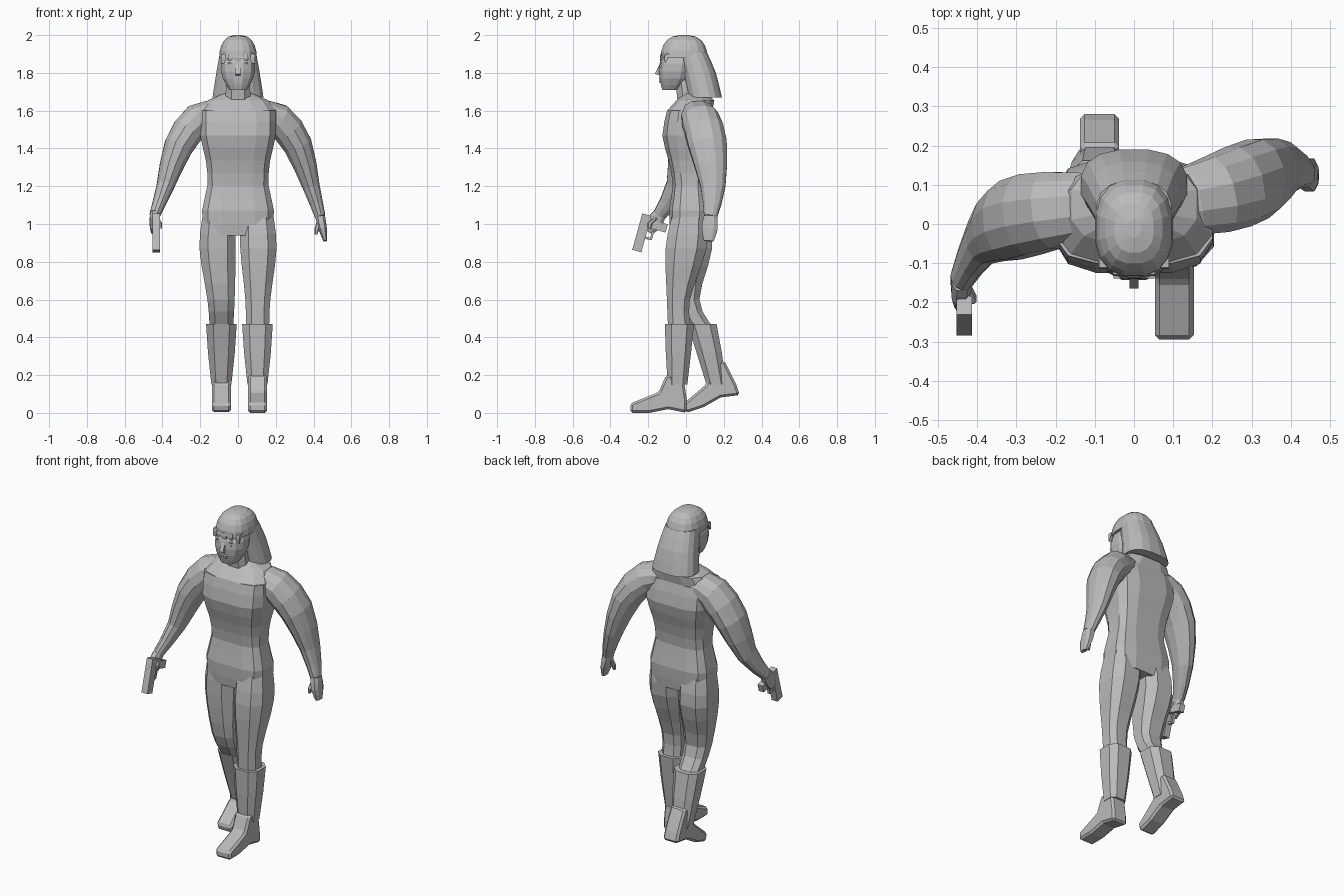
import bpy, bmesh, math
from mathutils import Vector, Matrix

default_cube = bpy.data.objects.get("Cube")
if default_cube:
    bpy.data.objects.remove(default_cube, do_unlink=True)

COLOUR = (.5, .5, .5, 1)
grey = bpy.data.materials.new("plain_grey")
grey.use_nodes = True
grey.diffuse_color = COLOUR
grey.node_tree.nodes["Principled BSDF"].inputs["Base Color"].default_value = COLOUR


def finish(name, bm):
    bmesh.ops.recalc_face_normals(bm, faces=bm.faces)
    mesh = bpy.data.meshes.new(name)
    bm.to_mesh(mesh)
    bm.free()
    mesh.materials.append(grey)
    obj = bpy.data.objects.new(name, mesh)
    bpy.context.collection.objects.link(obj)
    return obj


def smooth_between(values, steps):
    """Resample numbers or vectors along a curve that passes through each one."""
    result = []
    last = len(values) - 1
    for i in range(last):
        here, there = values[i], values[i + 1]
        slope_here = (there - values[max(i - 1, 0)]) / 2
        slope_there = (values[min(i + 2, last)] - here) / 2
        for step in range(steps):
            t = step / steps
            ease = t * t * (3 - 2 * t)
            result.append(here * (1 - ease) + there * ease
                          + slope_here * t * (1 - t) ** 2 - slope_there * t * t * (1 - t))
    return result + [values[last]]


def loft(name, centres, wide, deep, sides=8, power=2.8, steps=1, across=False):
    """Skin rounded-box rings of half sizes wide and deep; across turns them to the path."""
    bm = bmesh.new()
    path = smooth_between([Vector(c) for c in centres], steps)
    wide, deep = smooth_between(wide, steps), smooth_between(deep, steps)
    corner = math.pi / sides
    reach = math.cos(corner) ** (2 / power)

    def rounded(value):
        return math.copysign(abs(value) ** (2 / power), value) / reach

    loops = []
    for i, centre in enumerate(path):
        side_axis, depth_axis = Vector((1, 0, 0)), Vector((0, 1, 0))
        if across:
            along = path[min(i + 1, len(path) - 1)] - path[max(i - 1, 0)]
            side_axis = depth_axis.cross(along).normalized()
            depth_axis = along.cross(side_axis).normalized()
        angles = [corner * (2 * k + 1) for k in range(sides)]
        loops.append([bm.verts.new(centre + side_axis * wide[i] * rounded(math.cos(a))
                                   + depth_axis * deep[i] * rounded(math.sin(a))) for a in angles])
    for lower, upper in zip(loops, loops[1:]):
        for k in range(sides):
            bm.faces.new((lower[k - 1], lower[k], upper[k], upper[k - 1]))
    bm.faces.new(loops[0])
    bm.faces.new(loops[-1])
    return finish(name, bm)


def block(name, centre, size, tilt=0):
    bm = bmesh.new()
    bmesh.ops.create_cube(bm, size=1, matrix=Matrix.Translation(centre)
                          @ Matrix.Rotation(tilt, 4, "X") @ Matrix.Diagonal((*size, 1)))
    return finish(name, bm)


def slab(name, profile, half_width, place, pitch=0):
    """Extrude a side profile of (y, z) points, pitch it and put it in place."""
    bm = bmesh.new()
    face = bm.faces.new([bm.verts.new((-half_width, y, z)) for y, z in profile])
    grown = bmesh.ops.extrude_face_region(bm, geom=[face])["geom"]
    far_side = [g for g in grown if isinstance(g, bmesh.types.BMVert)]
    bmesh.ops.translate(bm, vec=(2 * half_width, 0, 0), verts=far_side)
    bm.transform(Matrix.Translation(place) @ Matrix.Rotation(pitch, 4, "X"))
    return finish(name, bm)


# Torso: evenly spaced sections from crotch to collar, then sloping shoulders
CROTCH, COLLAR = .94, 1.6
torso_wide = [.18, .19, .162, .17, .2, .2]
torso_deep = [.1, .11, .09, .112, .145, .12]
rise = (COLLAR - CROTCH) / (len(torso_wide) - 1)
loft("torso", [(0, .02, CROTCH + rise * i) for i in range(len(torso_wide))],
     torso_wide, torso_deep, sides=12, power=3.6, steps=2)
loft("shoulders", [(0, .02, COLLAR), (0, .05, 1.655), (0, .05, 1.69)],
     [.2, .16, .08], [.12, .1, .06], sides=12)
loft("neck", [(0, .03, COLLAR), (0, 0, 1.8)], [.07, .06], [.07, .06])

# Head with raised features on the face
loft("head", [(0, -.08, 1.71), (0, -.06, 1.77), (0, -.05, 1.85), (0, -.03, 1.95)],
     [.045, .08, .09, .06], [.045, .08, .09, .07], sides=12, power=2.4, steps=2)
FACE = -.135
slab("nose", [(0, .07), (-.03, .01), (0, 0)], .012, (0, FACE, 1.785))
for name, height, width in (("upper_lip", 1.77, .05), ("lower_lip", 1.755, .04)):
    block(name, (0, FACE, height), (width, .015, .01))
block("chin", (0, -.12, 1.73), (.04, .015, .03), .2)
for side, label in ((1, "left"), (-1, "right")):
    block(label + "_brow", (side * .035, FACE + .003, 1.85), (.034, .012, .008), .2)
    block(label + "_eye", (side * .035, FACE + .005, 1.83), (.025, .01, .008))

# Hair: a rounded cap over the brow and a flaring fall down the back
BROW, CROWN = 1.88, 2
climb = [math.radians(a) for a in range(0, 90, 17)]
swell = [math.cos(a) ** .7 for a in climb]
loft("hair_cap", [(0, -.01, BROW + (CROWN - BROW) * math.sin(a) / math.sin(climb[-1])) for a in climb],
     [.1 * s for s in swell], [.125 * s for s in swell], sides=16, power=2.5)
loft("hair_fall", [(0, .1, 1.67), (0, .07, 1.8), (0, .03, 1.91)],
     [.135, .115, .095], [.09, .088, .08], sides=16, power=2.5, steps=2)
for i in range(-2, 3):
    drop = .03 if i % 2 == 0 else .015
    slab("fringe_lock", [(0, .02), (-.004, 0), (0, -drop), (.03, .02)], .017,
         (i * .036, FACE + .006 * i * i, BROW))


# Arms and hands, sharing one set of thicknesses
def arm(label, side, shoulder, biceps, elbow, wrist, fingertip):
    root = (side * .1, .05, 1.59)
    loft(label + "_arm", [root, shoulder, biceps, elbow, wrist],
         [.06, .085, .077, .046, .028], [.08, .098, .102, .066, .035],
         sides=12, power=2.2, steps=2, across=True)
    wrist, fingertip = Vector(wrist), Vector(fingertip)
    palm = wrist.lerp(fingertip, .5)
    loft(label + "_hand", [wrist, palm, fingertip], [.026, .022, .01], [.035, .042, .025],
         steps=2, across=True)
    inward = Vector((-side * .03, -.02, 0))
    loft(label + "_thumb", [wrist, palm + inward, palm + inward * 1.2 - Vector((0, 0, .03))],
         [.012, .013, .007], [.014, .014, .008])


arm("left", 1, shoulder=(.21, .075, 1.555), biceps=(.315, .115, 1.42), elbow=(.387, .143, 1.2),
    wrist=(.435, .13, 1.04), fingertip=(.462, .12, .91))
arm("right", -1, shoulder=(-.21, .035, 1.555), biceps=(-.315, .01, 1.41), elbow=(-.385, -.04, 1.2),
    wrist=(-.44, -.14, 1.05), fingertip=(-.45, -.2, .96))

# Pistol held pointing down
GUN_X, AIM = -.433, -.27
block("pistol_barrel", (GUN_X, -.234, .953), (.04, .05, .2), AIM)
block("pistol_grip", (GUN_X, -.15, .99), (.034, .1, .045), AIM)
block("trigger_guard_front", (GUN_X, -.205, .925), (.016, .04, .012), AIM)
block("trigger_guard_side", (GUN_X, -.18, .94), (.016, .012, .05), AIM)

# Legs: the left steps forward, the right trails with its heel raised
foot_profile = [(0, 0), (0, .05), (.1, .09), (.15, .11), (.19, .2), (.28, .2), (.3, .06), (.3, 0),
                (.2, .02), (.1, 0)]


def leg(label, side, x, knee_wide, thigh_y, knee_y, cuff_y, ankle_y, toe_y, pitch):
    loft(label + "_leg", [(side * .1, .02, 1.06), (side * .108, thigh_y, .87), (x * 1.02, knee_y, .6), (x, cuff_y, .45)],
         [.085, .096, knee_wide, .062], [.09, .108, .061, .06], steps=3)
    shin_y = (cuff_y + ankle_y) / 2
    loft(label + "_boot", [(x, cuff_y, .47), (x, shin_y, .32), (x, ankle_y, .15)],
         [.081, .071, .053], [.077, .067, .052])
    foot = slab(label + "_foot", foot_profile, .05, (x, toe_y, 0), pitch)
    bevel = foot.modifiers.new("worn_edges", "BEVEL")
    bevel.width, bevel.segments = .012, 1


leg("left", 1, x=.103, knee_wide=.066, thigh_y=0, knee_y=-.04, cuff_y=-.035, ankle_y=-.045,
    toe_y=-.295, pitch=0)
leg("right", -1, x=-.088, knee_wide=.072, thigh_y=.03, knee_y=.01, cuff_y=.085, ankle_y=.16,
    toe_y=0, pitch=.32)
